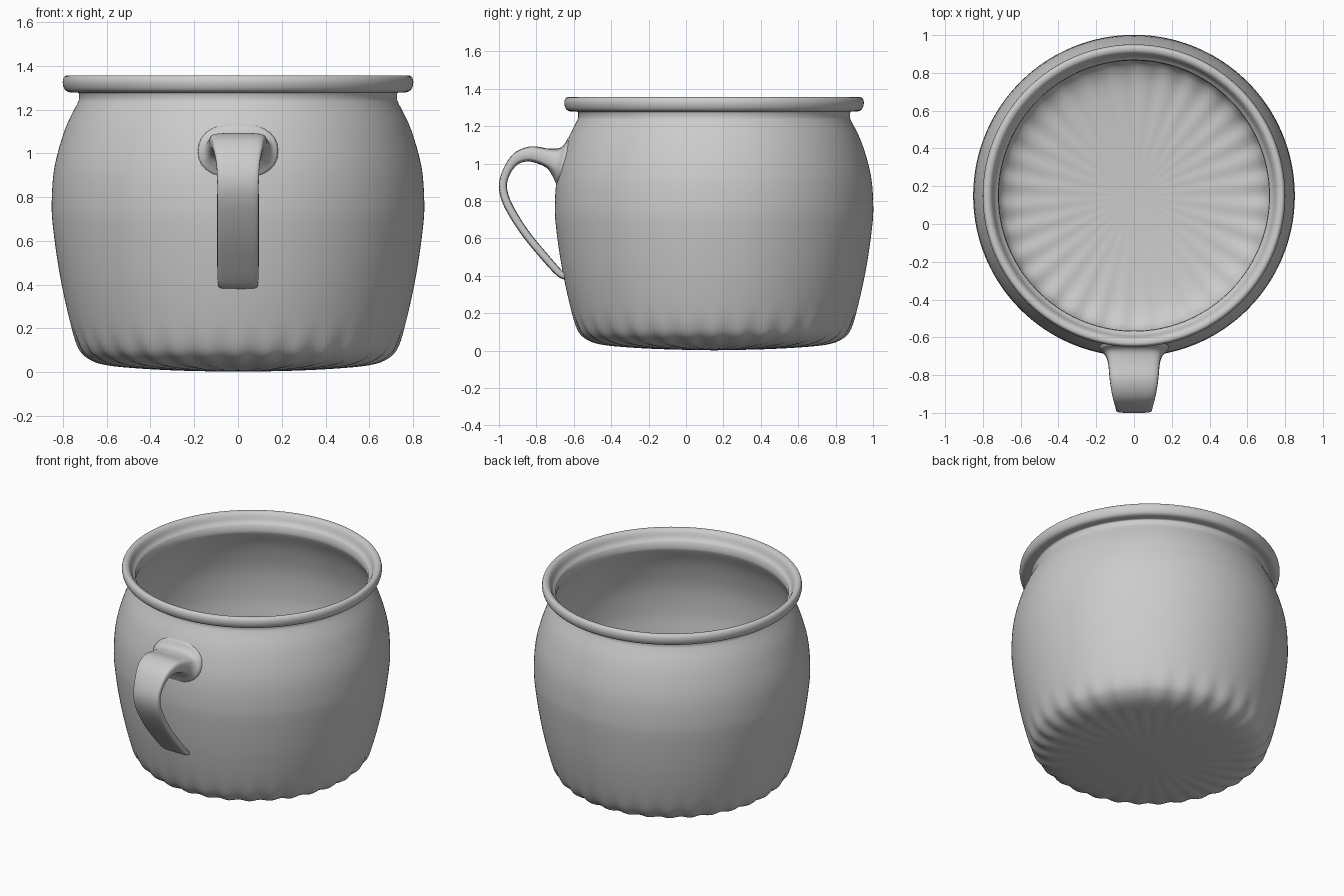
import bpy, bmesh, math
from mathutils import Vector

if "Cube" in bpy.data.objects:
    bpy.data.objects.remove(bpy.data.objects["Cube"])

CY = 0.15          # pot axis in y
SEG = 192          # segments round the pot


def smooth(pts, n):
    """Catmull-Rom curve through points of any dimension."""
    pts = [Vector(p) for p in pts]
    out = []
    for i in range(len(pts) - 1):
        p0, p1, p2 = pts[max(i - 1, 0)], pts[i], pts[i + 1]
        p3 = pts[min(i + 2, len(pts) - 1)]
        for k in range(n):
            t = k / n
            out.append(0.5 * (2 * p1 + (p2 - p0) * t + (2 * p0 - 5 * p1 + 4 * p2 - p3) * t * t
                              + (3 * p1 - p0 - 3 * p2 + p3) * t ** 3))
    return out + [pts[-1]]


def bridge(bm, rings):
    for a, b in zip(rings, rings[1:]):
        n = len(a)
        for i in range(n):
            bm.faces.new((a[i], a[(i + 1) % n], b[(i + 1) % n], b[i]))


def finish(bm, name):
    bmesh.ops.recalc_face_normals(bm, faces=bm.faces)
    mesh = bpy.data.meshes.new(name)
    bm.to_mesh(mesh)
    bm.free()
    obj = bpy.data.objects.new(name, mesh)
    bpy.context.collection.objects.link(obj)
    bpy.ops.object.select_all(action='DESELECT')
    obj.select_set(True)
    bpy.context.view_layer.objects.active = obj
    bpy.ops.object.shade_smooth_by_angle(angle=math.radians(50))
    return obj


# Pot profile (radius, z): outside, rolled rim, then thin-walled inside
outer = smooth([(0.02, 0.002), (0.25, 0.007), (0.45, 0.018), (0.6, 0.035), (0.68, 0.065),
                (0.73, 0.12), (0.772, 0.25), (0.815, 0.45), (0.845, 0.66), (0.851, 0.78),
                (0.838, 0.94), (0.79, 1.11), (0.735, 1.225), (0.727, 1.245)], 4)
rim = smooth([(0.727, 1.272), (0.735, 1.278), (0.77, 1.279), (0.79, 1.29), (0.8, 1.315),
              (0.799, 1.338), (0.788, 1.354), (0.765, 1.352), (0.75, 1.335),
              (0.737, 1.305), (0.718, 1.285)], 3)
inner = smooth([(0.715, 1.245), (0.722, 1.22), (0.775, 1.11), (0.823, 0.94), (0.836, 0.78),
                (0.83, 0.66), (0.8, 0.45), (0.757, 0.25), (0.715, 0.13), (0.67, 0.08),
                (0.59, 0.05), (0.45, 0.033), (0.25, 0.022), (0.02, 0.017)], 4)

# Pot body with faint flutes round the base corner
bm = bmesh.new()
rings = []
for r, z in outer + rim + inner:
    amp = 0.004 * math.exp(-((z - 0.08) / 0.1) ** 2) * min(1, r / 0.65) ** 2
    ring = []
    for i in range(SEG):
        a = 2 * math.pi * i / SEG
        w = amp * math.cos(32 * a)
        ring.append(bm.verts.new(((r + w) * math.cos(a), CY + (r + w) * math.sin(a), z - w)))
    rings.append(ring)
bridge(bm, rings)
bm.faces.new(rings[0])
bm.faces.new(rings[-1])
finish(bm, "pot_body")


def body_radius(z):
    for a, b in zip(outer, outer[1:]):
        if a.y <= z <= b.y:
            return a.x + (b.x - a.x) * (z - a.y) / (b.y - a.y)
    return outer[-1].x


# Handle sections: outer edge (y, z), inner edge (y, z), half width
sections = smooth([
    (-0.63, 1.14, -0.69, 0.88, 0.185),
    (-0.665, 1.088, -0.715, 0.935, 0.153),
    (-0.73, 1.08, -0.75, 0.98, 0.137),
    (-0.83, 1.092, -0.83, 1.01, 0.128),
    (-0.92, 1.055, -0.895, 0.998, 0.115),
    (-0.98, 0.965, -0.94, 0.945, 0.1),
    (-1.0, 0.87, -0.957, 0.875, 0.095),
    (-0.97, 0.765, -0.93, 0.785, 0.095),
    (-0.88, 0.62, -0.845, 0.645, 0.095),
    (-0.77, 0.485, -0.735, 0.51, 0.095),
    (-0.69, 0.4, -0.665, 0.43, 0.093),
    (-0.65, 0.38, -0.65, 0.42, 0.09)], 5)


def sgn_pow(v, p):
    return math.copysign(abs(v) ** p, v)


# Strap handle lofted between the sections, ends seated on the pot wall
bm = bmesh.new()
rings = []
for k, (oy, oz, iy, iz, half) in enumerate(sections):
    end = k in (0, len(sections) - 1)
    e = 0.45 + 0.45 * max(0, 1 - k / 10)
    ring = []
    for i in range(28):
        a = 2 * math.pi * i / 28
        x = half * sgn_pow(math.cos(a), e)
        t = 0.5 + 0.5 * sgn_pow(math.sin(a), e)
        y, z = iy + (oy - iy) * t, iz + (oz - iz) * t
        wall = CY + 0.006 - math.sqrt(body_radius(z) ** 2 - x * x)
        y = wall if end else min(y, wall)
        ring.append(bm.verts.new((x, y, z)))
    rings.append(ring)
bridge(bm, rings)
finish(bm, "handle")
